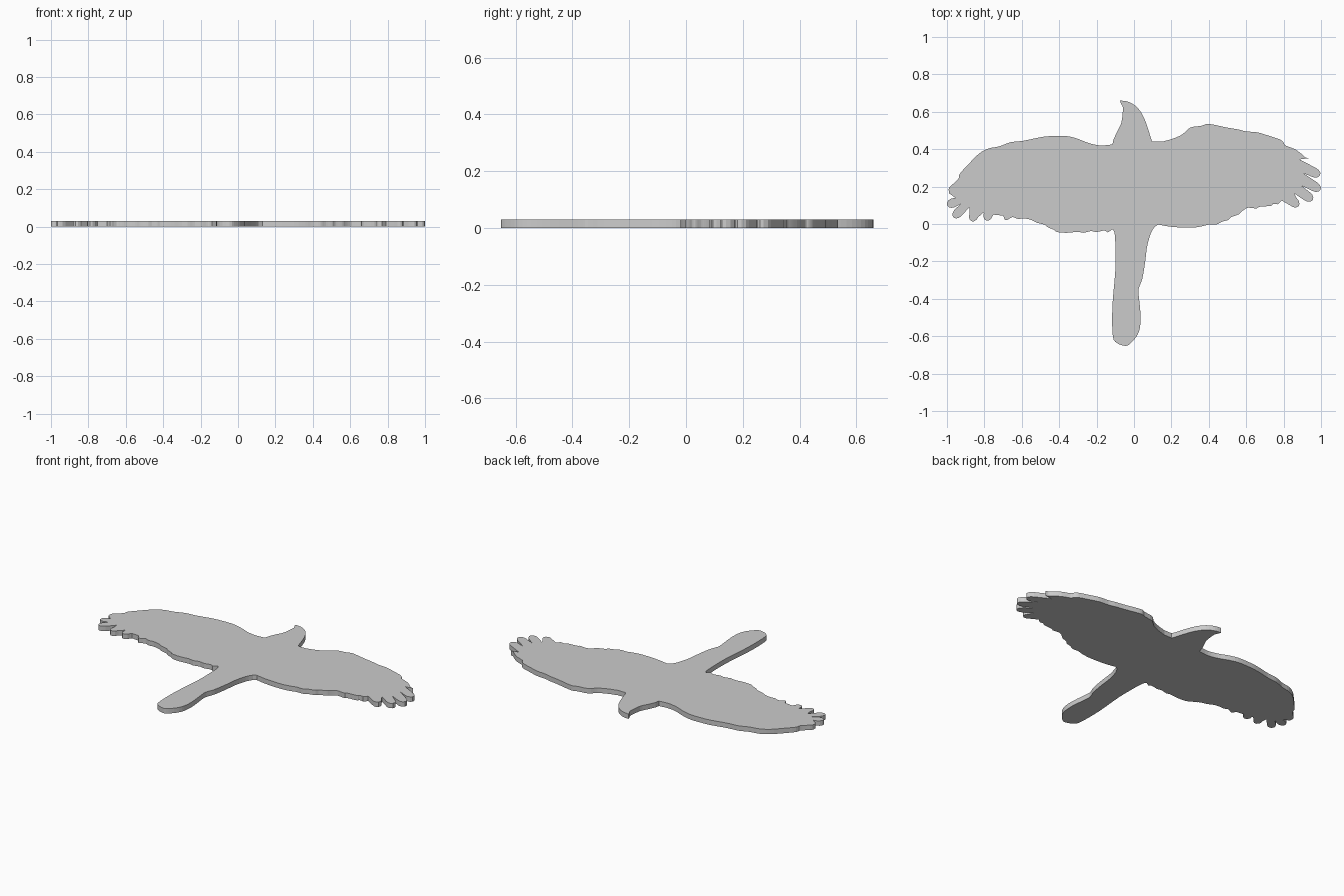
import bpy, bmesh, math
from mathutils import Vector

THICK = 0.03


def smooth(pts, steps=3):
    """Catmull-Rom curve through the points of one stretch of outline."""
    p = [Vector(q) for q in pts]
    p = [2 * p[0] - p[1]] + p + [2 * p[-1] - p[-2]]
    out = []
    for a, b, c, d in zip(p, p[1:], p[2:], p[3:]):
        for i in range(steps):
            t = i / steps
            out.append(0.5 * (2 * b + (c - a) * t + (2 * a - 5 * b + 4 * c - d) * t * t
                              + (3 * b - a - 3 * c + d) * t ** 3))
    return out + [p[-2]]


def feathers(notches, tips, width):
    """Round-ended feathers, one between each pair of notches."""
    out = []
    for a, b, tip in zip(notches, notches[1:], tips):
        a, b, tip = Vector(a), Vector(b), Vector(tip)
        axis = (tip - (a + b) / 2).normalized()
        side = Vector((-axis.y, axis.x))
        centre = tip - axis * width * 0.7
        out.append(a)
        for i in range(7):
            ang = math.radians(90 - 30 * i)
            out.append(centre + side * math.sin(ang) * width / 2 + axis * math.cos(ang) * width * 0.7)
    return out + [Vector(notches[-1])]


# Outline stretches, clockwise from the beak
head_right = [(-.075, .66), (-.035, .655), (.01, .63), (.045, .585), (.07, .525), (.09, .46), (.098, .44)]
right_leading = [(.15, .44), (.21, .457), (.26, .48), (.30, .515), (.36, .525), (.39, .535), (.43, .53),
                 (.50, .515), (.56, .505), (.60, .495), (.66, .49), (.72, .472), (.78, .452), (.80, .435),
                 (.81, .42), (.86, .40), (.895, .375), (.915, .357), (.935, .352)]
right_notches = [(.885, .345), (.905, .272), (.895, .205), (.855, .165), (.79, .125)]
right_tips = [(.995, .26), (.997, .182), (.955, .127), (.88, .095)]
right_trailing = [(.77, .105), (.745, .108), (.73, .097), (.67, .092), (.655, .083), (.61, .087), (.58, .07),
                  (.56, .052), (.52, .037), (.505, .022), (.47, .012), (.44, -.003), (.40, -.003),
                  (.36, -.013), (.30, -.02), (.20, -.015), (.13, -.003)]
tail = [(.11, -.015), (.09, -.05), (.07, -.12), (.06, -.20), (.045, -.29), (.025, -.345), (.025, -.38),
        (.035, -.48), (.033, -.545), (.02, -.59), (-.01, -.63), (-.045, -.652), (-.10, -.63),
        (-.115, -.58), (-.115, -.43), (-.10, -.25), (-.10, -.10), (-.105, -.045), (-.115, -.028)]
left_trailing = [(-.14, -.045), (-.16, -.035), (-.20, -.043), (-.23, -.038), (-.27, -.047), (-.30, -.042),
                 (-.36, -.047), (-.41, -.043), (-.43, -.03), (-.46, -.018), (-.48, -.003), (-.52, .007),
                 (-.55, .022), (-.59, .03), (-.62, .027), (-.65, .037), (-.685, .02), (-.70, .045)]
left_notches = [(-.75, .05), (-.805, .062), (-.88, .09), (-.925, .108), (-.955, .14)]
left_tips = [(-.79, .018), (-.87, .015), (-.965, .035), (-1.0, .10)]
left_leading = [(-.99, .165), (-.988, .195), (-.96, .22), (-.938, .243), (-.93, .27), (-.88, .325), (-.83, .375),
                (-.78, .403), (-.72, .415), (-.66, .437), (-.59, .445), (-.50, .464), (-.44, .47),
                (-.36, .47), (-.30, .455), (-.24, .432), (-.18, .42), (-.115, .425)]
head_left = [(-.11, .45), (-.09, .495), (-.068, .54), (-.06, .60), (-.06, .625), (-.07, .645)]

outline = (smooth(head_right) + smooth(right_leading) + feathers(right_notches, right_tips, .052)
           + smooth(right_trailing) + smooth(tail) + smooth(left_trailing)
           + feathers(left_notches, left_tips, .05) + smooth(left_leading) + smooth(head_left))

# Flat bird plate: one outline face extruded upward
bm = bmesh.new()
face = bm.faces.new([bm.verts.new((p.x, p.y, 0)) for p in outline])
top = bmesh.ops.extrude_face_region(bm, geom=[face], use_keep_orig=True)
for v in (g for g in top["geom"] if isinstance(g, bmesh.types.BMVert)):
    v.co.z = THICK
bmesh.ops.recalc_face_normals(bm, faces=bm.faces)
mesh = bpy.data.meshes.new("bird_plate")
bm.to_mesh(mesh)
bm.free()
bpy.context.collection.objects.link(bpy.data.objects.new("bird_plate", mesh))
